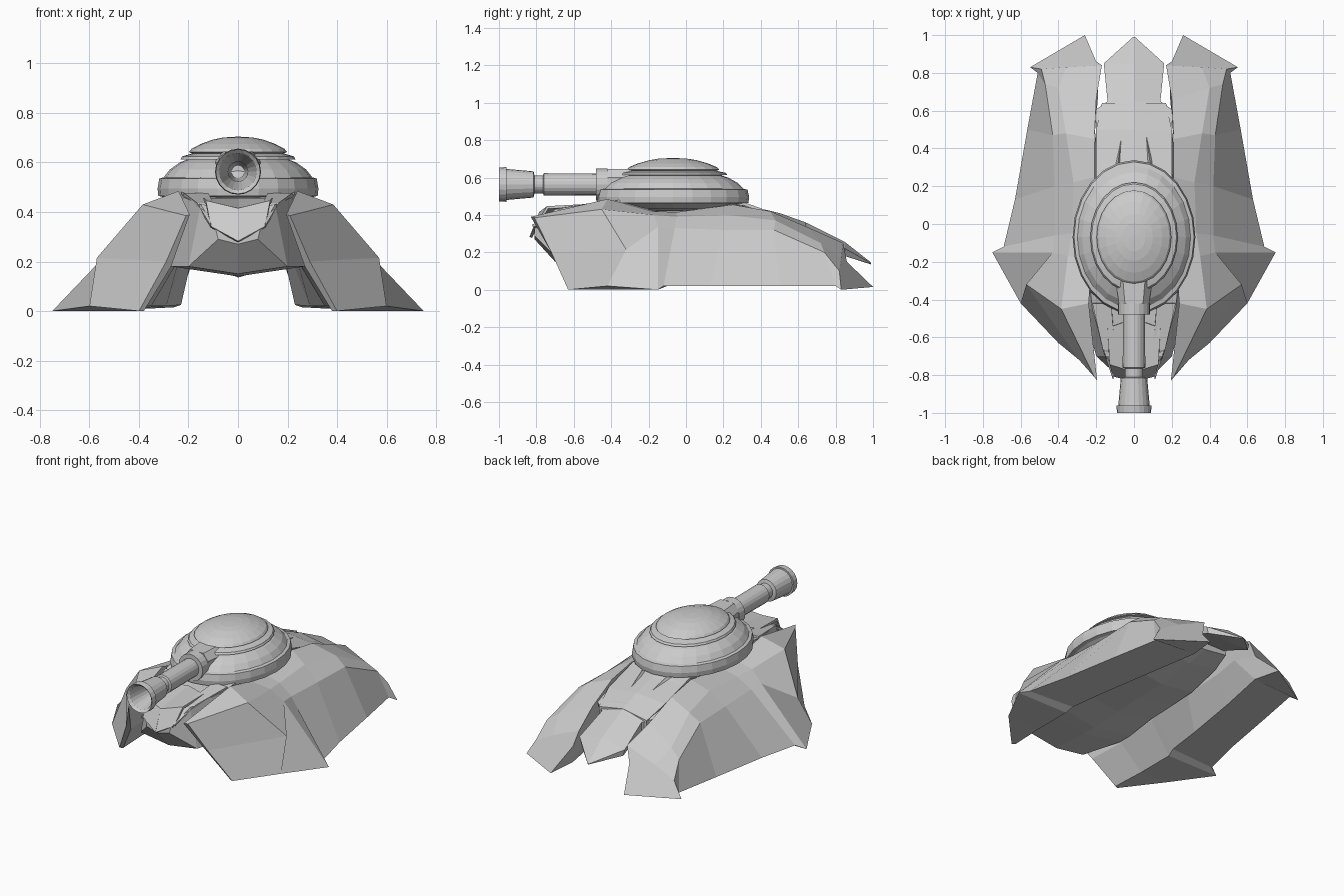
import bpy, bmesh
from math import sin, cos, pi


def build(name, verts, faces, mirror=False, thick=0):
    me = bpy.data.meshes.new(name)
    me.from_pydata(verts, [], faces)
    bm = bmesh.new()
    bm.from_mesh(me)
    bmesh.ops.recalc_face_normals(bm, faces=bm.faces)
    bm.to_mesh(me)
    bm.free()
    ob = bpy.data.objects.new(name, me)
    bpy.context.collection.objects.link(ob)
    if thick:
        s = ob.modifiers.new("thickness", 'SOLIDIFY')
        s.thickness = thick
        s.offset = 0
    if mirror:
        ob.modifiers.new("mirror", 'MIRROR')
    return ob


def loft(name, sections, mirror=False):
    # skin closed sections of equal length and cap both ends
    n = len(sections[0])
    verts = [p for s in sections for p in s]
    faces = [(i * n + j, i * n + (j + 1) % n, (i + 1) * n + (j + 1) % n, (i + 1) * n + j)
             for i in range(len(sections) - 1) for j in range(n)]
    faces += [tuple(range(n)), tuple(range(len(verts) - n, len(verts)))]
    return build(name, verts, faces, mirror)


def ring_stack(name, profile, point, sides, closed=False):
    # revolve a profile; point(r, h, angle) places each vertex
    verts = [point(r, h, 2 * pi * j / sides) for r, h in profile for j in range(sides)]
    m = len(profile)
    faces = [(i * sides + j, i * sides + (j + 1) % sides,
              (i + 1) % m * sides + (j + 1) % sides, (i + 1) % m * sides + j)
             for i in range(m if closed else m - 1) for j in range(sides)]
    if not closed:
        faces += [tuple(range(sides)), tuple(range((m - 1) * sides, m * sides))]
    return build(name, verts, faces)


# Side skirts: inner foot, outer foot, wall top, deck edge, deck inner, inner wall
loft("side_skirt", [
    [(.38, -.62, 0), (.40, -.63, 0), (.29, -.72, .20), (.21, -.81, .385), (.195, -.83, .39), (.27, -.70, .18)],
    [(.39, -.40, 0), (.60, -.42, .02), (.57, -.32, .215), (.385, -.45, .43), (.24, -.42, .485), (.28, -.45, .18)],
    [(.39, -.15, 0), (.75, -.15, 0), (.43, -.15, .335), (.35, -.17, .40), (.22, -.18, .42), (.26, -.15, .19)],
    [(.38, -.10, .02), (.69, -.12, .02), (.42, -.06, .33), (.33, -.05, .39), (.22, -.05, .415), (.25, -.1, .19)],
    [(.35, .13, .02), (.63, .13, .02), (.42, .20, .32), (.32, .22, .40), (.21, .25, .455), (.24, .2, .20)],
    [(.29, .50, .02), (.565, .50, .02), (.43, .47, .32), (.36, .48, .37), (.21, .45, .42), (.22, .5, .20)],
    [(.23, .82, .025), (.51, .80, .02), (.47, .74, .20), (.40, .72, .25), (.20, .66, .33), (.19, .68, .2)],
    [(.26, 1.0, .015), (.55, .83, 0), (.49, .82, .10), (.36, .83, .17), (.17, .84, .25), (.20, .86, .15)],
], mirror=True)


# Central hull: y, half width, top centre, top edge, lower half width, lower edge, keel
def hull_section(y, w, zt, ze, wl, zl, zk):
    return [(0, y, zt), (w, y, ze), (wl, y, zl), (0, y, zk), (-wl, y, zl), (-w, y, ze)]


loft("central_hull", [hull_section(*s) for s in [
    (-.81, .09, .31, .33, .08, .29, .27),
    (-.70, .15, .41, .43, .20, .18, .15),
    (-.45, .22, .45, .46, .27, .18, .14),
    (-.36, .23, .47, .48, .27, .18, .14),
    (-.15, .22, .42, .415, .25, .19, .15),
    (.05, .22, .42, .415, .24, .19, .16),
    (.25, .20, .47, .46, .23, .19, .16),
    (.50, .20, .41, .39, .20, .22, .19),
    (.64, .17, .36, .33, .16, .24, .22)]])

# Folded prow plate
build("prow_plate", [(0, -.78, .41), (.13, -.74, .44), (0, -.83, .28), (.14, -.55, .45),
                     (0, -.50, .45), (.11, -.80, .34)],
      [(0, 2, 5, 1), (0, 1, 3, 4)], True, .015)

# Pointed plates either side of the gun
build("front_spike", [(.11, -.82, .34), (.165, -.66, .43), (.22, -.42, .47), (.12, -.42, .47),
                      (.10, -.68, .43)], [(0, 1, 4), (1, 2, 3, 4)], True, .015)

# Tail fin and the low ridges leading into it
loft("tail_fin", [
    [(0, .30, .46), (.17, .30, .45), (.17, .30, .38), (0, .30, .38), (-.17, .30, .38), (-.17, .30, .45)],
    hull_section(.60, .21, .375, .34, .19, .28, .28),
    hull_section(.65, .14, .355, .315, .14, .26, .26),
    hull_section(.85, .16, .255, .22, .15, .18, .18),
    hull_section(.99, .005, .145, .142, .004, .138, .135)])
build("deck_ridge", [(.07, .25, .45), (.12, .25, .45), (.095, .25, .49), (.065, .47, .41)],
      [(0, 1, 2), (0, 1, 3), (1, 2, 3), (2, 0, 3)], True)

# Faceted oval turret with belt, stepped rings and dome
ring_stack("turret", [
    (.17, .42), (.25, .433), (.30, .46), (.322, .465), (.325, .495), (.318, .535), (.30, .54),
    (.275, .572), (.235, .60), (.205, .612), (.232, .613), (.225, .625), (.185, .636),
    (.198, .642), (.188, .655), (.15, .675), (.10, .693), (.06, .701), (.012, .704)],
    lambda r, h, a: (r * cos(a), -.07 + 1.255 * r * sin(a), h), 24)

# Gun mantlet
loft("gun_mantlet", [
    [(x * w, y, z) for x, z in [(-.1, .47), (.1, .47), (.1, .60), (.06, .645), (-.06, .645), (-.1, .60)]]
    for y, w in [(-.42, .8), (-.28, 1)]])

# Hollow gun barrel, turned from one profile along y
ring_stack("gun_barrel", [
    (.09, -1), (.093, -.96), (.083, -.96), (.07, -.815), (.048, -.81), (.048, -.765),
    (.06, -.76), (.058, -.48), (.085, -.48), (.085, -.42), (.075, -.42), (.075, -.25),
    (.02, -.25), (.04, -.80), (.075, -.985)],
    lambda r, h, a: (r * cos(a), h, .563 + r * sin(a)), 20, closed=True)
